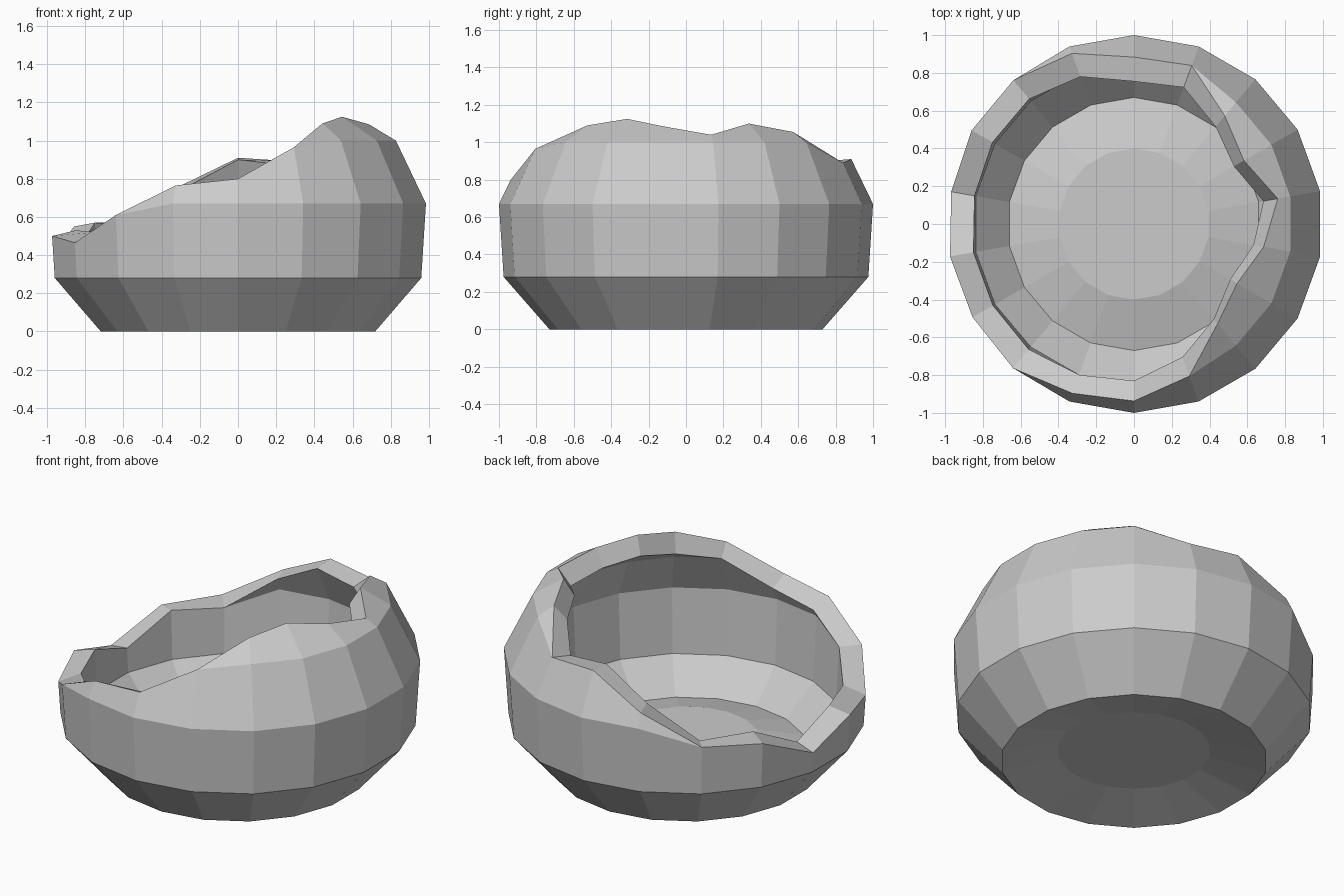
import bpy, bmesh, math

if "Cube" in bpy.data.objects:
    bpy.data.objects.remove(bpy.data.objects["Cube"])

SIDES = 18
# (radius, height) profiles of the outer and inner skin, bottom to top
OUTER = [(0.42, 0.067), (0.73, 0.0), (0.975, 0.28), (1.0, 0.67), (0.84, 1.0), (0.63, 1.125)]
INNER = [(0.40, 0.17), (0.67, 0.10), (0.85, 0.28), (0.87, 0.67), (0.75, 0.91), (0.58, 1.02)]
# broken rim heights, every 20 degrees starting at 10 degrees
RIM_OUT = [1.04, 1.10, 1.055, 0.89, 0.91, 0.75, 0.57, 0.55, 0.40,
           0.50, 0.465, 0.61, 0.765, 0.80, 0.965, 1.09, 1.125, 1.085]
RIM_IN = [0.945, 1.0, 0.96, 0.87, 0.90, 0.75, 0.55, 0.57, 0.425,
          0.53, 0.52, 0.61, 0.71, 0.75, 0.91, 0.97, 1.015, 0.98]


def clip(profile, limit):
    """Profile points cut off at the rim height, always the same count."""
    pts = list(profile[:3])
    for (r0, z0), (r1, z1) in zip(profile[2:], profile[3:]):
        if z0 >= limit:
            pts.append(pts[-1])
        else:
            t = min(1.0, (limit - z0) / (z1 - z0))
            pts.append((r0 + (r1 - r0) * t, z0 + (z1 - z0) * t))
    return pts


bm = bmesh.new()
columns = []
for i in range(SIDES):
    a = math.radians(10 + 20 * i)
    section = clip(OUTER, RIM_OUT[i]) + clip(INNER, RIM_IN[i])[::-1]
    columns.append([bm.verts.new((r * math.cos(a), r * math.sin(a), z)) for r, z in section])

# walls and broken rim
for i in range(SIDES):
    c, d = columns[i], columns[(i + 1) % SIDES]
    for k in range(len(c) - 1):
        bm.faces.new((c[k], d[k], d[k + 1], c[k + 1]))

# underside disc and floor disc
bm.faces.new([c[0] for c in reversed(columns)])
bm.faces.new([c[-1] for c in columns])

bmesh.ops.remove_doubles(bm, verts=bm.verts, dist=0.0005)
bmesh.ops.recalc_face_normals(bm, faces=bm.faces)
mesh = bpy.data.meshes.new("broken_pot")
bm.to_mesh(mesh)
bm.free()
bpy.context.collection.objects.link(bpy.data.objects.new("broken_pot", mesh))
